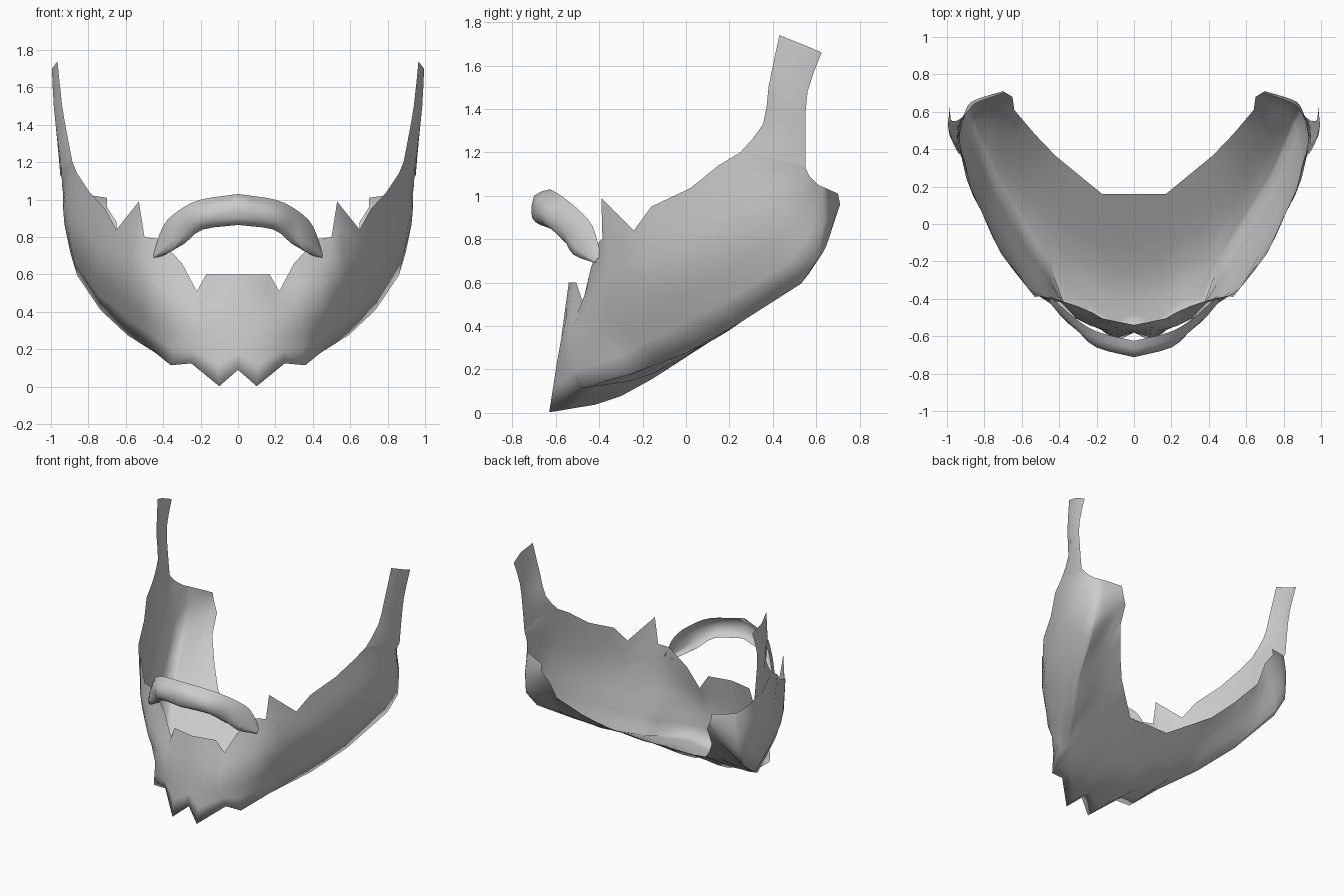
import bpy
from mathutils import Vector


def spline(pts, steps):
    """Catmull-Rom through a few points."""
    p = [Vector(q) for q in pts]
    p = [2 * p[0] - p[1]] + p + [2 * p[-1] - p[-2]]
    out = []
    for i in range(1, len(p) - 2):
        a, b, c, d = p[i - 1:i + 3]
        for s in range(steps):
            t = s / steps
            out.append(0.5 * (2 * b + (c - a) * t + (2 * a - 5 * b + 4 * c - d) * t * t
                              + (3 * b - a - 3 * c + d) * t ** 3))
    return out + [p[-2]]


def rail(keys, n):
    """Fill a rail of (column, x, y, z) keys to n columns."""
    out = []
    for (c0, *a), (c1, *b) in zip(keys, keys[1:]):
        out += [Vector(a).lerp(Vector(b), k / (c1 - c0)) for k in range(c1 - c0)]
    out.append(Vector(keys[-1][1:]))
    assert len(out) == n
    return out


def sheet(name, rows):
    """Smooth open sheet from rows of points, mirrored across x."""
    n = len(rows[0])
    verts = [tuple(p) for r in rows for p in r]
    faces = [(r * n + c, (r + 1) * n + c, (r + 1) * n + c + 1, r * n + c + 1)
             for r in range(len(rows) - 1) for c in range(n - 1)]
    me = bpy.data.meshes.new(name)
    me.from_pydata(verts, [], faces)
    me.polygons.foreach_set("use_smooth", [True] * len(faces))
    ob = bpy.data.objects.new(name, me)
    bpy.context.collection.objects.link(ob)
    m = ob.modifiers.new("mirror", 'MIRROR')
    m.use_clip = True
    m.merge_threshold = 0.002
    return ob


# Beard rails, centre to ear: cheek edge, middle, jaw line, neck edge
N = 14
top = rail([(0, 0, -.54, .60), (1, .17, -.505, .60), (2, .22, -.475, .51), (3, .30, -.44, .66),
            (4, .42, -.40, .79), (5, .50, -.385, .80), (6, .53, -.39, .99), (7, .65, -.24, .84),
            (8, .71, -.16, .95), (9, .79, .02, 1.035), (10, .86, .15, 1.14), (11, .885, .25, 1.20),
            (12, .945, .42, 1.17), (13, .95, .55, 1.13)], N)
mid = rail([(0, 0, -.57, .36), (1, .12, -.575, .34), (2, .23, -.545, .33), (3, .33, -.49, .38),
            (4, .45, -.42, .44), (6, .58, -.30, .55), (8, .77, -.01, .67), (10, .905, .30, .84),
            (11, .935, .43, .95), (12, .935, .52, 1.03), (13, .92, .57, 1.09)], N)
jaw = rail([(0, 0, -.58, .09), (1, .10, -.63, .003), (2, .25, -.50, .125), (3, .36, -.48, .115),
            (4, .44, -.25, .18), (6, .59, .00, .275), (8, .735, .24, .41), (10, .86, .53, .595),
            (11, .895, .61, .71), (12, .89, .63, .87), (13, .88, .61, 1.05)], N)
neck = rail([(0, 0, .16, .36), (1, .17, .16, .36), (4, .42, .365, .49), (6, .53, .48, .60),
             (8, .64, .61, .74), (10, .65, .68, .88), (12, .70, .71, .96), (13, .70, .70, 1.01)], N)
cols = []
for c in range(N):
    belly = jaw[c].lerp(neck[c], .42)
    belly += Vector((.04 * min(1, belly.x / .5), 0, -.075 if c < 4 else -.03 if c < 12 else 0))
    face = spline([top[c], mid[c], jaw[c]], 3)
    under = spline([jaw[c], belly, neck[c]], 3)
    cols.append(face + under[1:])
sheet("beard", list(zip(*cols)))

# Sideburns rising from the beard
sheet("sideburn", list(zip(
    spline([(.965, .43, 1.74), (.94, .38, 1.50), (.91, .355, 1.33), (.885, .25, 1.20)], 2),
    spline([(.995, .53, 1.70), (.985, .47, 1.50), (.965, .45, 1.32), (.945, .42, 1.17)], 2),
    spline([(.985, .625, 1.66), (.98, .56, 1.48), (.965, .55, 1.30), (.95, .55, 1.13)], 2))))

# Moustache: open shell, four rails from centre to tip
moustache = [
    [(0, -.625, 1.03), (.20, -.575, 1.00), (.32, -.50, .94), (.40, -.43, .86), (.45, -.39, .72)],
    [(0, -.70, 1.00), (.20, -.65, .95), (.31, -.565, .89), (.39, -.485, .80), (.45, -.41, .71)],
    [(0, -.71, .90), (.20, -.655, .88), (.29, -.57, .81), (.36, -.52, .73), (.45, -.42, .69)],
    [(0, -.67, .865), (.19, -.61, .84), (.28, -.54, .77), (.33, -.48, .74), (.40, -.41, .70)]]
along = [spline(r, 3) for r in moustache]
sheet("moustache", list(zip(*[spline(s, 2) for s in zip(*along)])))
